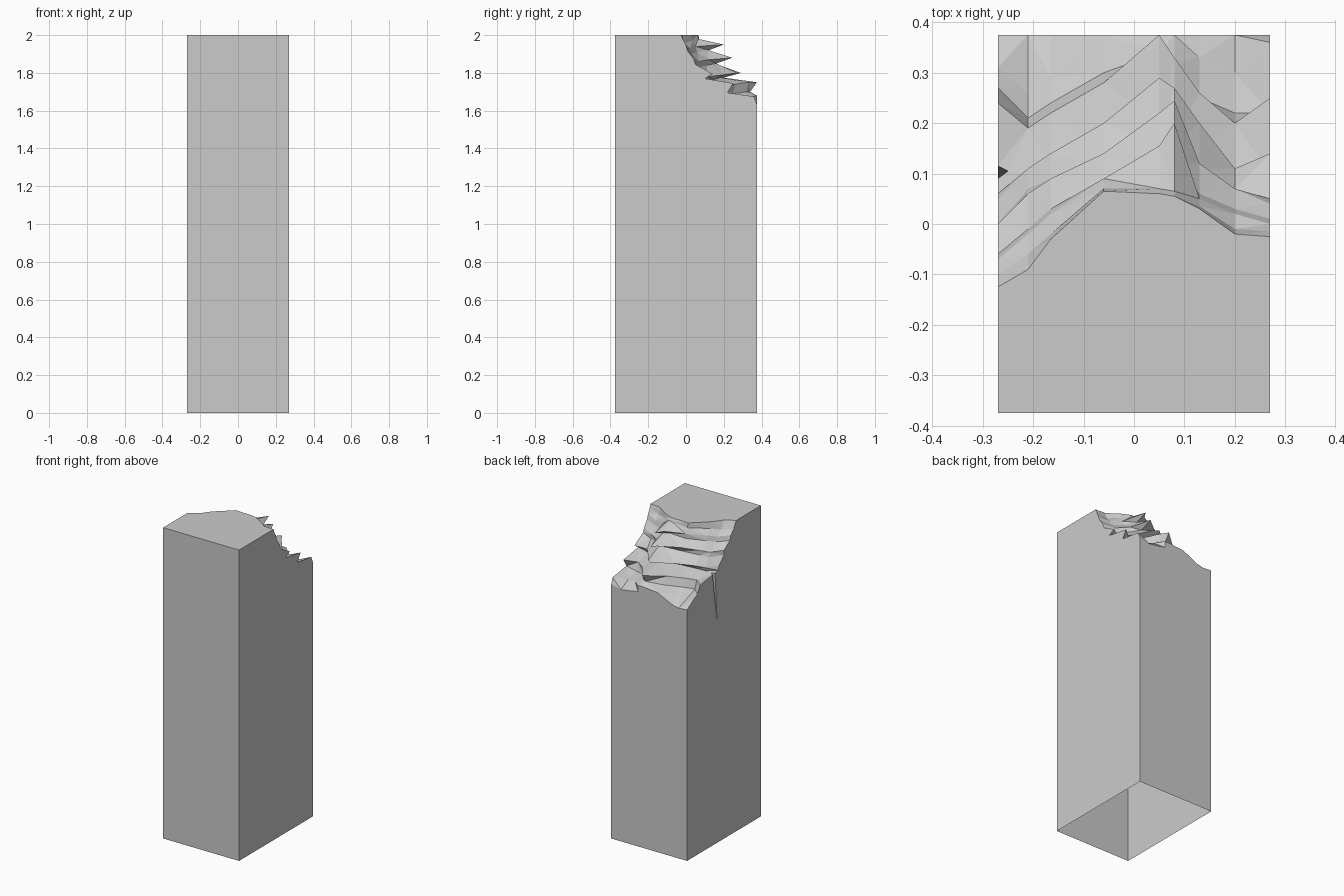
import bpy
import bmesh

if "Cube" in bpy.data.objects:
    bpy.data.objects.remove(bpy.data.objects["Cube"])

W, D, H = 0.27, 0.375, 2.0

# Fracture ledges: height, then how far back each ledge reaches at every x station
XS = (-W, -.21, -.165, -.06, .05, .08, .13, .20, W)
LEDGES = (
    (2.00, -.125, -.09, -.03, .065, .06, .055, .03, -.02, -.025),
    (1.97, -.10, -.06, -.02, .07, .07, .065, .035, -.01, -.015),
    (1.94, -.07, -.02, .02, .09, .155, .20, .05, .02, .00),
    (1.91, -.06, -.01, .03, .09, .10, .12, .06, .03, .01),
    (1.87, .00, .06, .09, .14, .22, .245, .12, .07, .04),
    (1.84, .00, .07, .09, .12, .15, .16, .11, .07, .05),
    (1.79, .05, .11, .14, .20, .29, .27, .20, .11, .14),
    (1.765, .06, .10, .12, .15, .20, .18, .15, .10, .10),
    (1.74, .24, .19, .22, .28, D, .33, .26, .20, .25),
    (1.69, .27, .21, .24, .30, .34, .32, .25, .22, .22),
    (1.67, .31, .26, .29, D, D, D, .33, .30, .36),
    (1.63, D, D, D, D, D, D, D, D, D),
)
# Small lift of each station so the ledges are not perfectly level
LIFT = (-.015, -.02, -.01, .0, .01, .01, .0, -.01, .005)

bm = bmesh.new()
rows = []
for r, (z, *ys) in enumerate(LEDGES):
    rows.append([bm.verts.new((x, y, z + (l if r else 0)))
                 for x, y, l in zip(XS, ys, LIFT)])

# Crack running down the left wall
crack_a = bm.verts.new((-W, .09, 1.744))
crack_tip = bm.verts.new((-W, .07, 1.42))
crack_b = bm.verts.new((-W, .115, 1.741))
crack_in = bm.verts.new((-.25, .105, 1.742))
bm.faces.new((crack_a, crack_tip, crack_in))
bm.faces.new((crack_tip, crack_b, crack_in))

# Broken surface between ledges
for r in range(len(rows) - 1):
    up, low = rows[r], rows[r + 1]
    for c in range(len(XS) - 1):
        loop = [up[c], low[c], low[c + 1], up[c + 1]]
        if r == 7 and c == 0:
            loop[1:1] = [crack_a, crack_in, crack_b]
        bm.faces.new(loop)

# Pillar corners
fl0, fr0, br0, bl0 = [bm.verts.new(p) for p in
                      ((-W, -D, 0), (W, -D, 0), (W, D, 0), (-W, D, 0))]
fl1, fr1 = bm.verts.new((-W, -D, H)), bm.verts.new((W, -D, H))

# Walls and top; the underside stays open
left = [row[0] for row in rows]
left[8:8] = [crack_a, crack_tip, crack_b]
right = [row[-1] for row in rows]
bm.faces.new((fl0, fr0, fr1, fl1))
bm.faces.new([fl1] + left + [bl0, fl0])
bm.faces.new([fr1] + right + [br0, fr0])
bm.faces.new([bl0] + rows[-1] + [br0])
bm.faces.new([fl1, fr1] + rows[0][::-1])

bmesh.ops.recalc_face_normals(bm, faces=bm.faces[:])
bmesh.ops.triangulate(bm, faces=bm.faces[:])

mesh = bpy.data.meshes.new("broken_pillar")
bm.to_mesh(mesh)
bm.free()
bpy.context.collection.objects.link(bpy.data.objects.new("broken_pillar", mesh))
